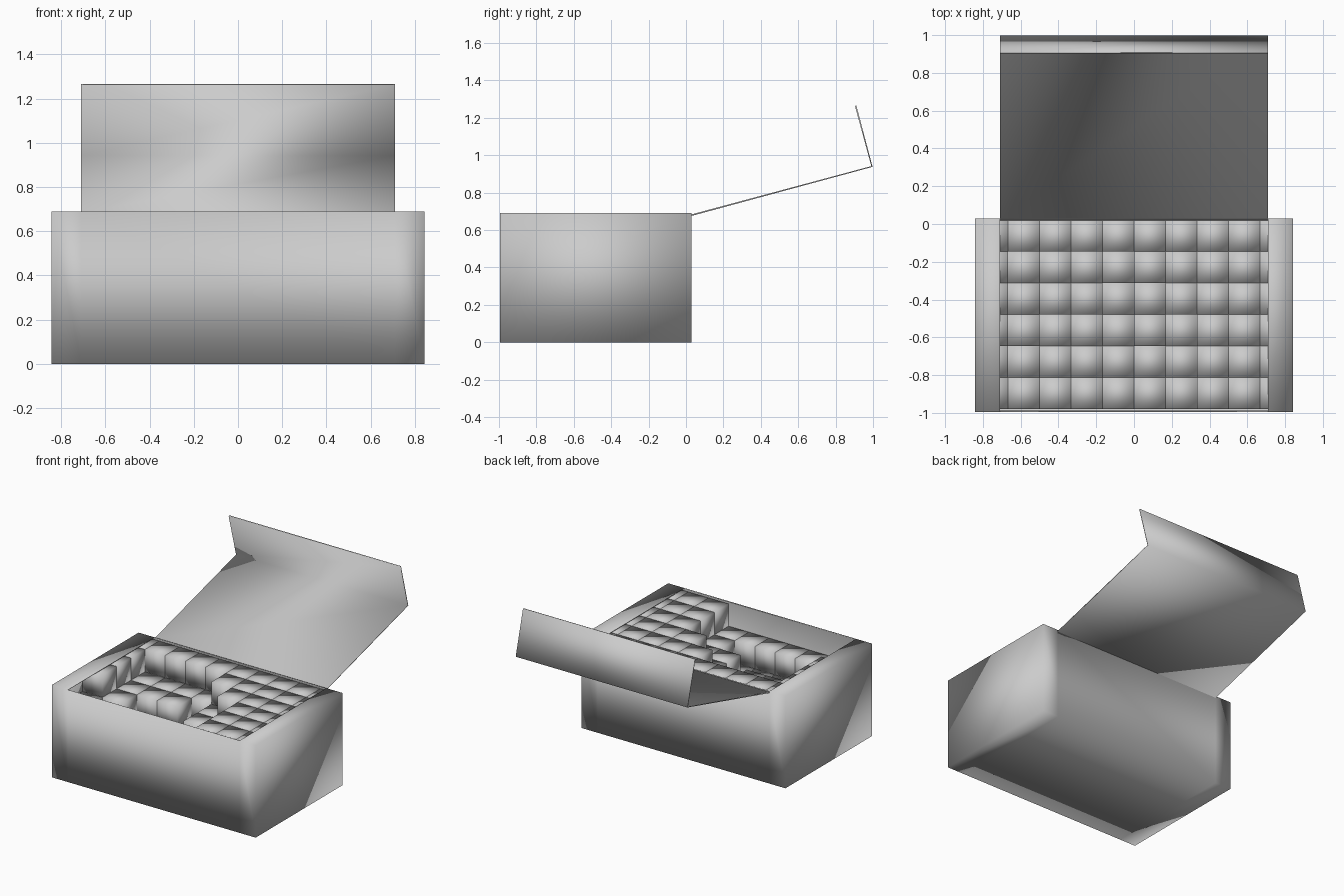
import bpy, bmesh
from mathutils import Matrix, Vector

if "Cube" in bpy.data.objects:
    bpy.data.objects.remove(bpy.data.objects["Cube"])

HW, INNER = 0.843, 0.71            # outer half width, half width of opening
FRONT, BACK, TOP = -0.995, 0.03, 0.69
CELL = 1 / 6
SHEET = 0.008


def finish(name, bm, smooth=True):
    bmesh.ops.recalc_face_normals(bm, faces=bm.faces)
    for f in bm.faces:
        f.smooth = smooth
    mesh = bpy.data.meshes.new(name)
    bm.to_mesh(mesh)
    bm.free()
    ob = bpy.data.objects.new(name, mesh)
    bpy.context.collection.objects.link(ob)
    return ob


def thicken(ob, offset):
    mod = ob.modifiers.new("sheet", 'SOLIDIFY')
    mod.thickness = SHEET
    mod.offset = offset


# Carton: thin box whose top keeps only a narrow strip along each side
bm = bmesh.new()
bmesh.ops.create_cube(bm, size=1, matrix=Matrix.Translation(
    (0, (FRONT + BACK) / 2, TOP / 2)) @ Matrix.Diagonal((2 * HW, BACK - FRONT, TOP, 1)))
for x in (-INNER, INNER):
    bmesh.ops.bisect_plane(bm, geom=bm.verts[:] + bm.edges[:] + bm.faces[:],
                           plane_co=(x, 0, 0), plane_no=(1, 0, 0))
opening = [f for f in bm.faces
           if f.calc_center_median().z > TOP - 0.01 and abs(f.calc_center_median().x) < 0.1]
bmesh.ops.delete(bm, geom=opening, context='FACES')
thicken(finish("carton", bm), -1)

# Lid: open sheet hinged at the back with a tuck flap at its end
bm = bmesh.new()
profile = [(BACK, 0.68), (0.994, 0.94), (0.907, 1.265)]
rows = [[bm.verts.new((x, y, z)) for x in (-INNER, INNER)] for y, z in profile]
for a, b in zip(rows, rows[1:]):
    bm.faces.new((a[0], a[1], b[1], b[0]))
thicken(finish("lid", bm), 0)

# Stacked cubes: number of layers per cell, front row first, left to right
heights = ["3333333444",
           "3222223444",
           "4322233444",
           "4333234444",
           "4333344444",
           "4444444444"]
bm = bmesh.new()
for j, row in enumerate(heights):
    for i, layers in enumerate(row):
        for k in range(int(layers)):
            pos = Vector(((i - 4.5) * CELL, -0.98 + (j + 0.5) * CELL,
                          0.012 + (k + 0.5) * CELL))
            bmesh.ops.create_cube(bm, size=CELL * 0.998, matrix=Matrix.Translation(pos))
finish("stacked_cubes", bm)
